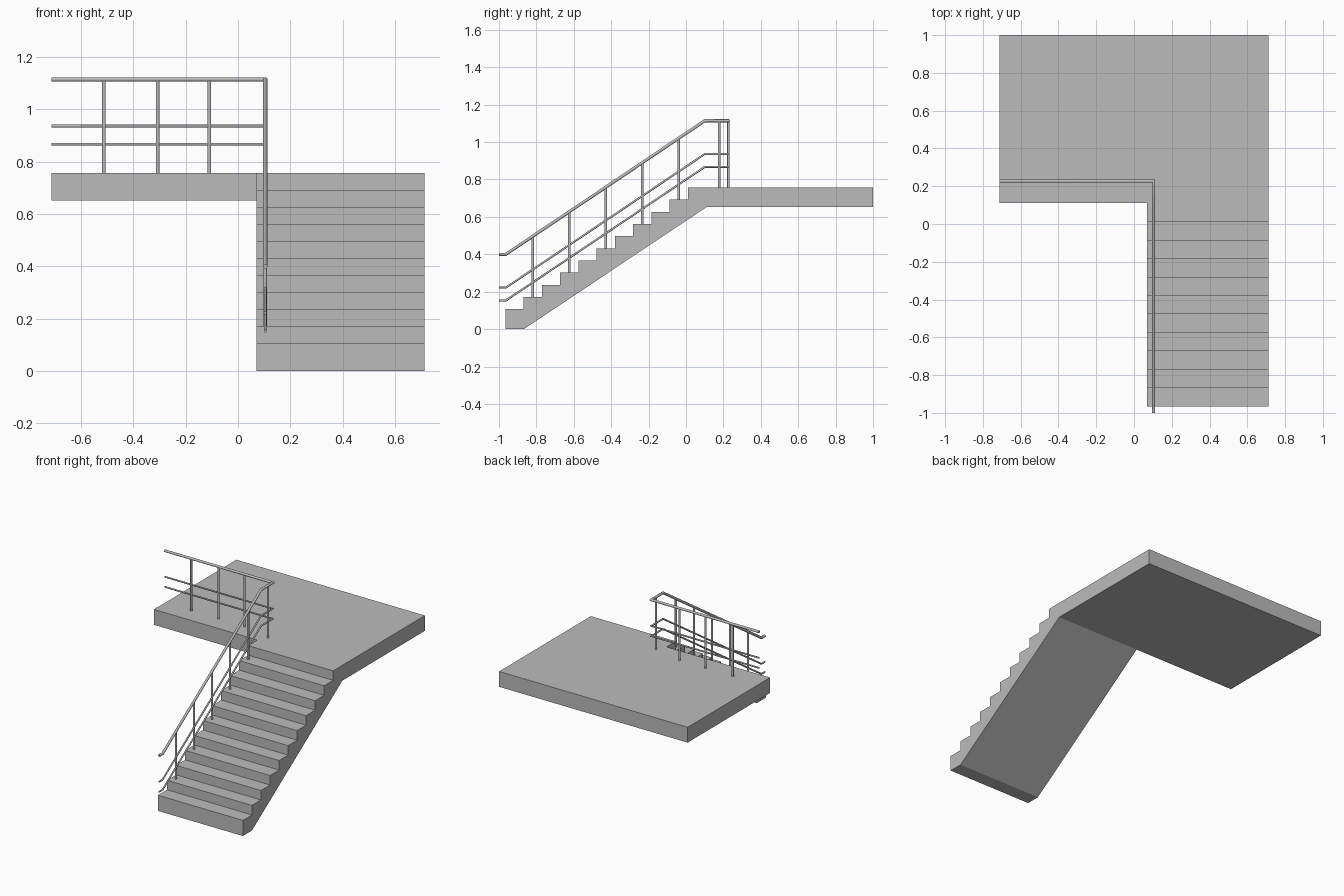
import bpy, bmesh, math
from mathutils import Vector

cube = bpy.data.objects.get("Cube")
if cube:
    bpy.data.objects.remove(cube, do_unlink=True)


def make_material(name, value):
    mat = bpy.data.materials.new(name)
    mat.use_nodes = True
    color = (value, value, value, 1)
    mat.diffuse_color = color
    mat.node_tree.nodes["Principled BSDF"].inputs["Base Color"].default_value = color
    return mat


GREY = make_material("plain grey", 0.5)

# Main dimensions
LEFT, RIGHT, INNER = -0.713, 0.713, 0.07
JOIN, BACK = 0.11, 1.0
TOP, UNDER = 0.757, 0.652
FOOT, RUN, RISE, FIRST, STEPS = -0.965, 0.0975, 0.065, 0.107, 11
RAIL_X, RAIL_Y = 0.104, 0.227


def finish(name, bm, smooth=False):
    bmesh.ops.recalc_face_normals(bm, faces=bm.faces[:])
    mesh = bpy.data.meshes.new(name)
    bm.to_mesh(mesh)
    bm.free()
    mesh.materials.append(GREY)
    obj = bpy.data.objects.new(name, mesh)
    bpy.context.collection.objects.link(obj)
    if smooth:
        bpy.ops.object.select_all(action='DESELECT')
        obj.select_set(True)
        bpy.context.view_layer.objects.active = obj
        bpy.ops.object.shade_smooth_by_angle(angle=math.radians(40))
    return obj


def prism(name, points, offset, is_joint):
    """Extrude a flat outline, leaving the shared joint between slabs open."""
    bm = bmesh.new()
    face = bm.faces.new([bm.verts.new(p) for p in points])
    new = bmesh.ops.extrude_face_region(bm, geom=[face], use_keep_orig=True)["geom"]
    bmesh.ops.translate(bm, vec=offset, verts=[v for v in new if isinstance(v, bmesh.types.BMVert)])
    bm.normal_update()
    joint = [f for f in bm.faces if is_joint(f)]
    bmesh.ops.delete(bm, geom=joint, context='FACES_ONLY')
    return finish(name, bm)


def tube(name, path, radius, sides=12):
    """Round bar along a path with mitred corners."""
    pts = [Vector(p) for p in path]
    dirs = [(b - a).normalized() for a, b in zip(pts, pts[1:])]
    side = dirs[0].orthogonal().normalized()
    up = dirs[0].cross(side)
    angles = [math.tau * i / sides for i in range(sides)]
    ring = [pts[0] + radius * (side * math.cos(a) + up * math.sin(a)) for a in angles]
    bm = bmesh.new()
    rows = [[bm.verts.new(p) for p in ring]]
    for i, d in enumerate(dirs):
        nxt = dirs[min(i + 1, len(dirs) - 1)]
        normal = (d + nxt).normalized()
        ring = [p + d * ((pts[i + 1] - p).dot(normal) / d.dot(normal)) for p in ring]
        rows.append([bm.verts.new(p) for p in ring])
    for a, b in zip(rows, rows[1:]):
        for i in range(sides):
            j = (i + 1) % sides
            bm.faces.new((a[i], a[j], b[j], b[i]))
    bm.faces.new(rows[0])
    bm.faces.new(rows[-1])
    return finish(name, bm, smooth=True)


# Landing slab
outline = [(LEFT, JOIN), (INNER, JOIN), (RIGHT, JOIN), (RIGHT, BACK), (LEFT, BACK)]
prism("landing", [(x, y, UNDER) for x, y in outline], (0, 0, TOP - UNDER),
      lambda f: abs(f.normal.y) > 0.9 and f.calc_center_median().y < 0.2
      and f.calc_center_median().x > INNER)

# Stair flight: stepped top, sloping underside
profile = [(FOOT, 0)]
for i in range(STEPS):
    y, z = FOOT + i * RUN, FIRST + i * RISE
    profile.append((y, z))
    if i < STEPS - 1:
        profile.append((y + RUN, z))
profile += [(JOIN, TOP), (JOIN, UNDER), (FOOT + RUN, 0)]
prism("stair_flight", [(INNER, y, z) for y, z in profile], (RIGHT - INNER, 0, 0),
      lambda f: abs(f.normal.y) > 0.9 and f.calc_center_median().y > JOIN - 0.01)

# Rails: level start, slope, level turn along the landing edge
SLOPE_START, SLOPE_END, CLIMB = -0.963, 0.1, 0.714
HAND_TOP = 1.114


def rail(name, top, radius):
    low = top - CLIMB
    tube(name, [(RAIL_X, -1, low), (RAIL_X, SLOPE_START, low), (RAIL_X, SLOPE_END, top),
                (RAIL_X, RAIL_Y, top), (LEFT, RAIL_Y, top)], radius)


rail("handrail", HAND_TOP, 0.0085)
rail("middle_rail", 0.936, 0.0055)
rail("lower_rail", 0.867, 0.0055)

# Stair posts stand on every second tread
for k in range(5):
    i = 1 + 2 * k
    y = FOOT + (i + 0.5) * RUN
    t = (y - SLOPE_START) / (SLOPE_END - SLOPE_START)
    tube(f"stair_post_{k + 1}", [(RAIL_X, y, FIRST + i * RISE),
                                 (RAIL_X, y, HAND_TOP - CLIMB * (1 - t))], 0.007)

# Landing posts
for k, (x, y) in enumerate([(RAIL_X, 0.177), (-0.109, RAIL_Y), (-0.307, RAIL_Y), (-0.512, RAIL_Y)]):
    tube(f"landing_post_{k + 1}", [(x, y, TOP), (x, y, HAND_TOP)], 0.007)
